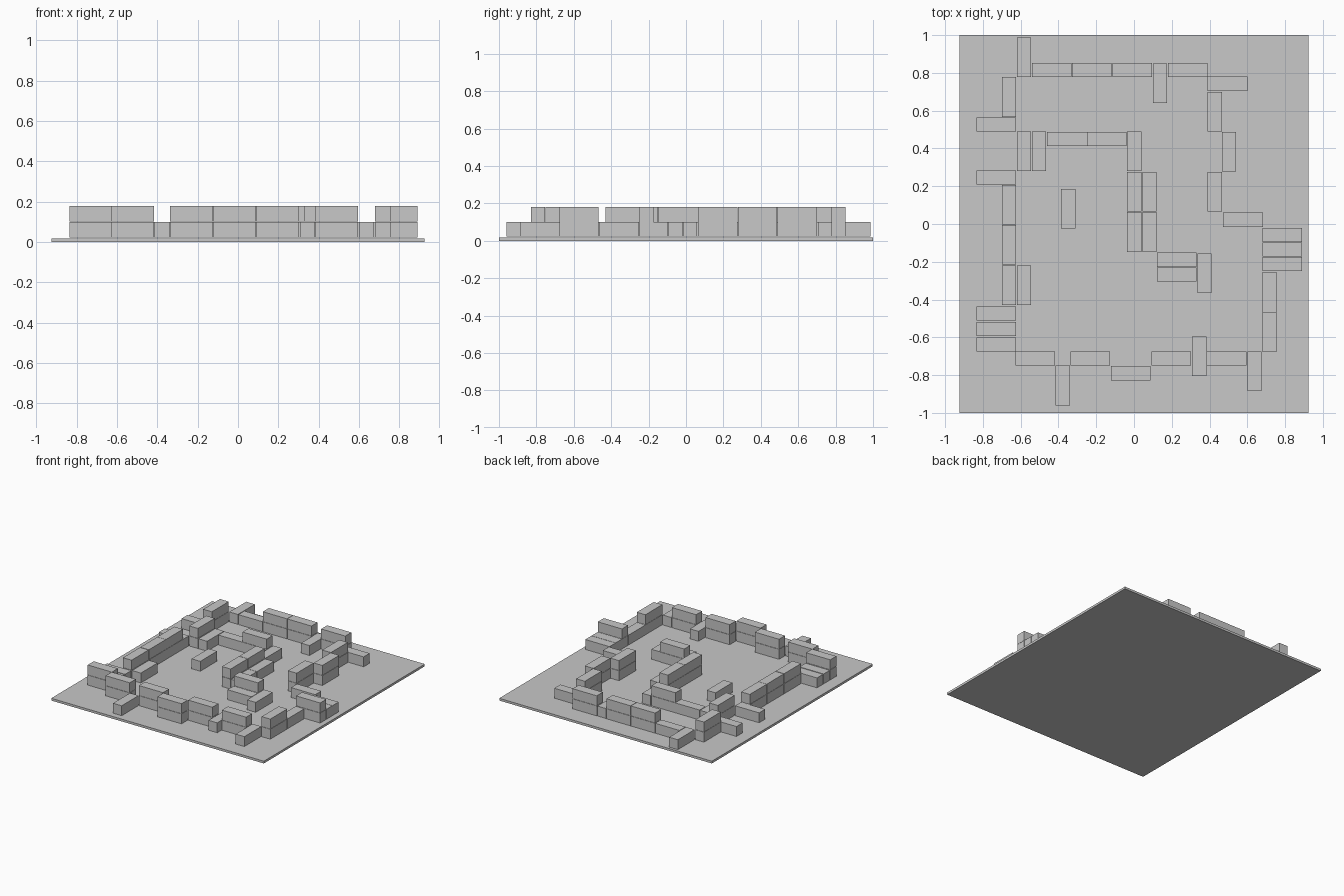
import bpy

cube = bpy.data.objects.get("Cube")
if cube:
    bpy.data.objects.remove(cube, do_unlink=True)

stone = bpy.data.materials.new("light_grey")
stone.use_nodes = True
GREY = (0.58, 0.58, 0.58, 1)
stone.diffuse_color = GREY
stone.node_tree.nodes["Principled BSDF"].inputs["Base Color"].default_value = GREY

LONG, SHORT, TALL, BASE = 0.21, 0.075, 0.08, 0.018


def box(name, center, size):
    bpy.ops.mesh.primitive_cube_add(size=1, location=center)
    ob = bpy.context.object
    ob.name = name
    ob.scale = size
    bpy.ops.object.transform_apply(location=False, rotation=False, scale=True)
    ob.data.materials.append(stone)


def stack(name, x, y, along, layers):
    """Place one or two bricks with their low corner at x, y."""
    sx, sy = (LONG, SHORT) if along == "x" else (SHORT, LONG)
    for i in range(layers):
        z = BASE + 0.003 + TALL * (i + 0.5)
        box(f"{name}_brick", (x + sx / 2, y + sy / 2, z), (sx, sy, TALL - 0.002))


# Ground slab
box("base_plate", (0, 0, BASE / 2), (1.85, 2, BASE))

# Back wall
for x, layers in ((-.54, 1), (-.328, 2), (-.115, 2), (.18, 2)):
    stack("back_wall", x, .777, "x", layers)
stack("back_corner", -.62, .777, "y", 1)
stack("back_buttress", .10, .64, "y", 1)

# Left side wall
stack("left_corner", .39, .705, "x", 1)
for x, y in ((.39, .49), (.465, .277), (.39, .065)):
    stack("left_wall", x, y, "y", 2)
stack("left_step", .472, -.015, "x", 1)
for y, layers in ((-.095, 1), (-.173, 1), (-.25, 2)):
    stack("left_tower", .68, y, "x", layers)
stack("left_front_wall", .68, -.465, "y", 1)
stack("left_front_wall", .68, -.677, "y", 2)

# Front wall
for x, y in ((.385, -.75), (.092, -.75), (-.122, -.828), (-.337, -.75), (-.627, -.75)):
    stack("front_wall", x, y, "x", 2)
for x, y in ((.60, -.885), (.308, -.805), (-.415, -.96)):
    stack("front_buttress", x, y, "y", 1)

# Right side wall
for y, layers in ((-.675, 2), (-.593, 1), (-.511, 1)):
    stack("right_tower", -.835, y, "x", layers)
for y in (-.43, -.215, -.003, .567):
    stack("right_wall", -.70, y, "y", 2)
stack("right_inner_buttress", -.62, -.43, "y", 1)
for y in (.208, .49):
    stack("right_outer_buttress", -.835, y, "x", 1)

# Inner wall
stack("inner_wall_end", -.62, .28, "y", 2)
stack("inner_wall_end", -.54, .28, "y", 1)
stack("inner_wall", -.46, .413, "x", 1)
stack("inner_wall", -.25, .413, "x", 2)
for y, layers in ((.28, 1), (.066, 2), (-.147, 2)):
    stack("inner_wall", -.036, y, "y", layers)
for y in (.066, -.147):
    stack("inner_buttress", .044, y, "y", 1)
stack("inner_step", .122, -.227, "x", 2)
stack("inner_step", .122, -.305, "x", 1)
stack("inner_end", .335, -.365, "y", 1)

# Loose brick in the yard
stack("yard", -.386, -.025, "y", 1)
